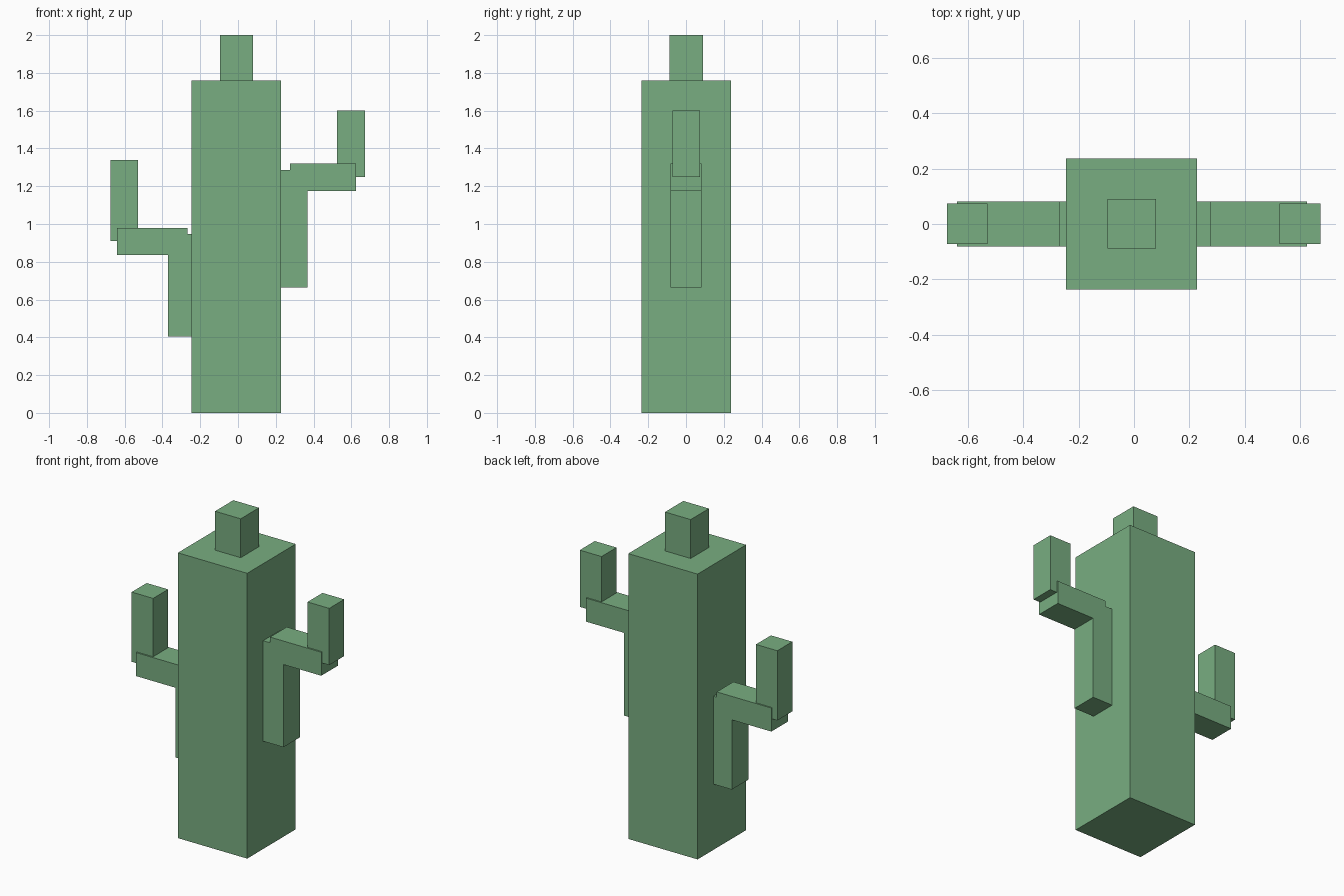
import bpy
import bmesh
from mathutils import Vector

if "Cube" in bpy.data.objects:
    bpy.data.objects.remove(bpy.data.objects["Cube"])

green = bpy.data.materials.new("cactus_green")
green.diffuse_color = (0.19, 0.42, 0.22, 1)
green.use_nodes = True
green.node_tree.nodes["Principled BSDF"].inputs["Base Color"].default_value = green.diffuse_color


def box(name, x, y, z):
    """Flat-faced box from its (min, max) range on each axis."""
    bm = bmesh.new()
    bmesh.ops.create_cube(bm, size=1)
    for v in bm.verts:
        v.co = Vector([r[0] if c < 0 else r[1] for c, r in zip(v.co, (x, y, z))])
    mesh = bpy.data.meshes.new(name)
    bm.to_mesh(mesh)
    bm.free()
    mesh.materials.append(green)
    obj = bpy.data.objects.new(name, mesh)
    bpy.context.collection.objects.link(obj)
    return obj


# Trunk and the small bud on top
box("trunk", (-0.245, 0.228), (-0.236, 0.237), (0, 1.76))
box("top_bud", (-0.095, 0.08), (-0.088, 0.09), (1.74, 2.0))

# Arms: a stem against the trunk, a branch outwards, a tip pointing up
arms = {
    "right": dict(stem=((0.205, 0.367), (0.665, 1.285)),
                  branch=((0.275, 0.625), (1.175, 1.32)),
                  tip=((0.525, 0.673), (1.25, 1.60))),
    "left": dict(stem=((-0.37, -0.208), (0.405, 0.947)),
                 branch=((-0.64, -0.267), (0.835, 0.98)),
                 tip=((-0.675, -0.529), (0.91, 1.34))),
}
for side, parts in arms.items():
    for part, (x, z) in parts.items():
        y = (-0.072, 0.074) if part == "tip" else (-0.081, 0.082)
        box(f"{side}_arm_{part}", x, y, z)
